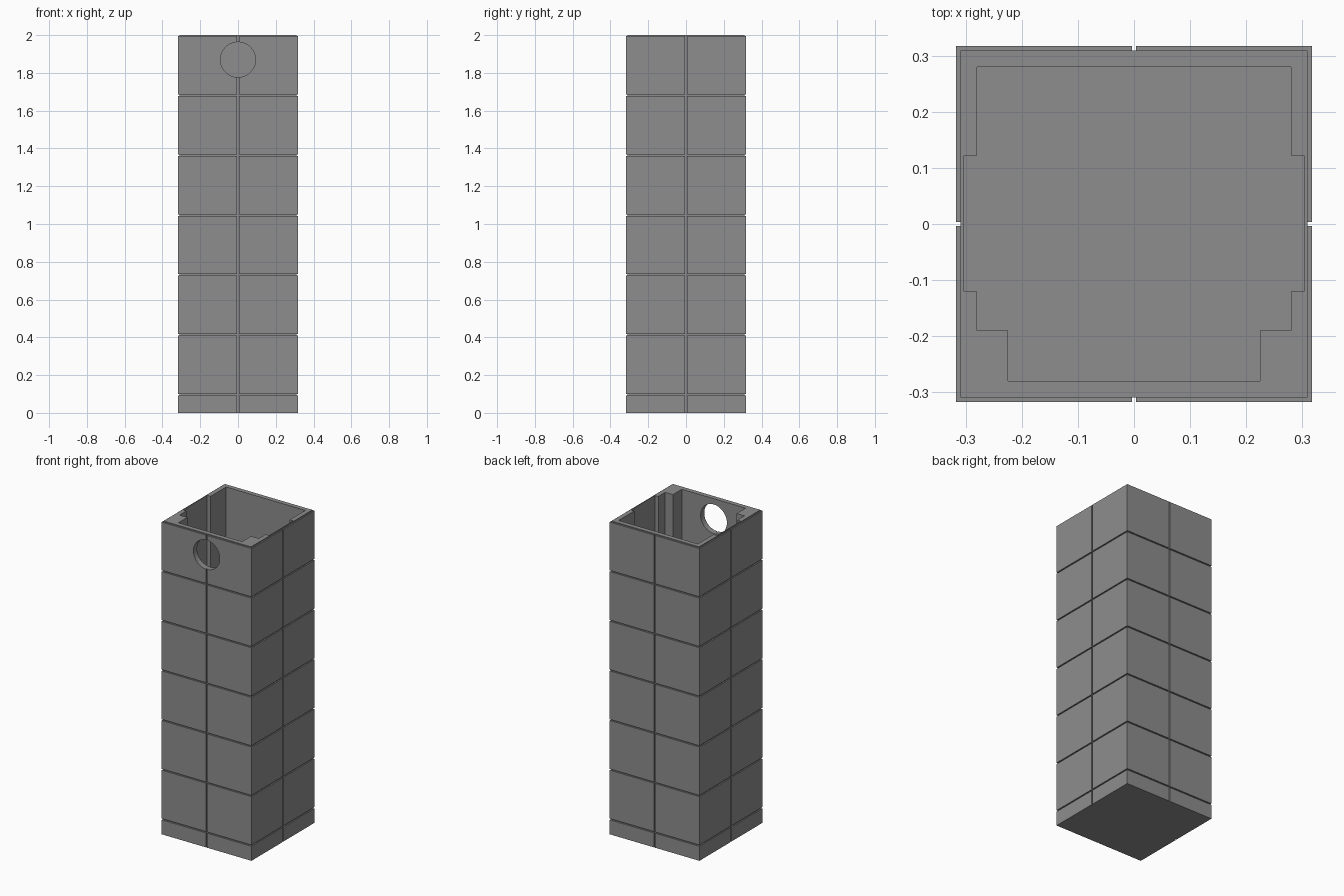
import bpy, bmesh, math
from mathutils import Matrix

if "Cube" in bpy.data.objects:
    bpy.data.objects.remove(bpy.data.objects["Cube"])

HALF, CORE, GAP = 0.317, 0.309, 0.008   # outer half width, half width in grooves, groove width
PITCH, FIRST, TOP = 0.317, 0.0965, 2.0

stone = bpy.data.materials.new("grey_stone")
stone.diffuse_color = (0.27, 0.27, 0.27, 1)
stone.use_nodes = True
stone.node_tree.nodes["Principled BSDF"].inputs["Base Color"].default_value = stone.diffuse_color


def make_object(name, bm):
    bmesh.ops.recalc_face_normals(bm, faces=bm.faces)
    mesh = bpy.data.meshes.new(name)
    bm.to_mesh(mesh)
    bm.free()
    mesh.materials.append(stone)
    ob = bpy.data.objects.new(name, mesh)
    bpy.context.collection.objects.link(ob)
    return ob


def loft(bm, rings):
    """Skin closed rings of points and cap both ends."""
    loops = [[bm.verts.new(p) for p in ring] for ring in rings]
    n = len(loops[0])
    for a, b in zip(loops, loops[1:]):
        for i in range(n):
            j = (i + 1) % n
            bm.faces.new((a[i], a[j], b[j], b[i]))
    bm.faces.new(loops[0])
    bm.faces.new(loops[-1])


def square(h, z):
    return [(-h, -h, z), (h, -h, z), (h, h, z), (-h, h, z)]


def cut(target, cutter):
    cutter.hide_render = True
    cutter.hide_set(True)
    mod = target.modifiers.new(cutter.name, 'BOOLEAN')
    mod.operation, mod.solver, mod.object = 'DIFFERENCE', 'EXACT', cutter


# Square column with horizontal grooves and a stepped top edge
rings = [square(HALF, 0)]
for k in range(6):
    z = FIRST + k * PITCH
    lo, hi = z - GAP / 2, z + GAP / 2
    rings += [square(HALF, lo), square(CORE, lo), square(CORE, hi), square(HALF, hi)]
rings += [square(HALF, TOP - 0.006), square(CORE, TOP - 0.006), square(CORE, TOP)]
bm = bmesh.new()
loft(bm, rings)
tower = make_object("panelled_column", bm)

# Vertical grooves down the middle of each side
bm = bmesh.new()
for x, y in ((1, 0), (-1, 0), (0, 1), (0, -1)):
    size = (0.1 if x else GAP, 0.1 if y else GAP, 3)
    offset = CORE + 0.05
    bmesh.ops.create_cube(bm, size=1, matrix=Matrix.Translation((x * offset, y * offset, 1))
                          @ Matrix.Diagonal((*size, 1)))
cut(tower, make_object("vertical_groove_cutter", bm))

# Hollow inside, with side recesses and solid front corner posts
half = [(0.225, -0.28), (0.225, -0.19), (0.28, -0.19), (0.28, -0.12),
        (0.303, -0.12), (0.303, 0.122), (0.28, 0.122), (0.28, 0.28)]
outline = half + [(-x, y) for x, y in reversed(half)]
bm = bmesh.new()
loft(bm, [[(x, y, z) for x, y in outline] for z in (0.04, 2.2)])
cut(tower, make_object("cavity_cutter", bm))

# Round opening through the front wall
bm = bmesh.new()
bmesh.ops.create_cone(bm, cap_ends=True, segments=64, radius1=0.093, radius2=0.093, depth=0.3,
                      matrix=Matrix.Translation((0, -0.3, 1.87)) @ Matrix.Rotation(math.pi / 2, 4, 'X'))
cut(tower, make_object("round_opening_cutter", bm))

# Apply the cuts and remove the helpers
bpy.context.view_layer.objects.active = tower
tower.select_set(True)
for mod in list(tower.modifiers):
    helper = mod.object
    bpy.ops.object.modifier_apply(modifier=mod.name)
    bpy.data.objects.remove(helper)
bpy.ops.object.shade_smooth_by_angle(angle=math.radians(30))
